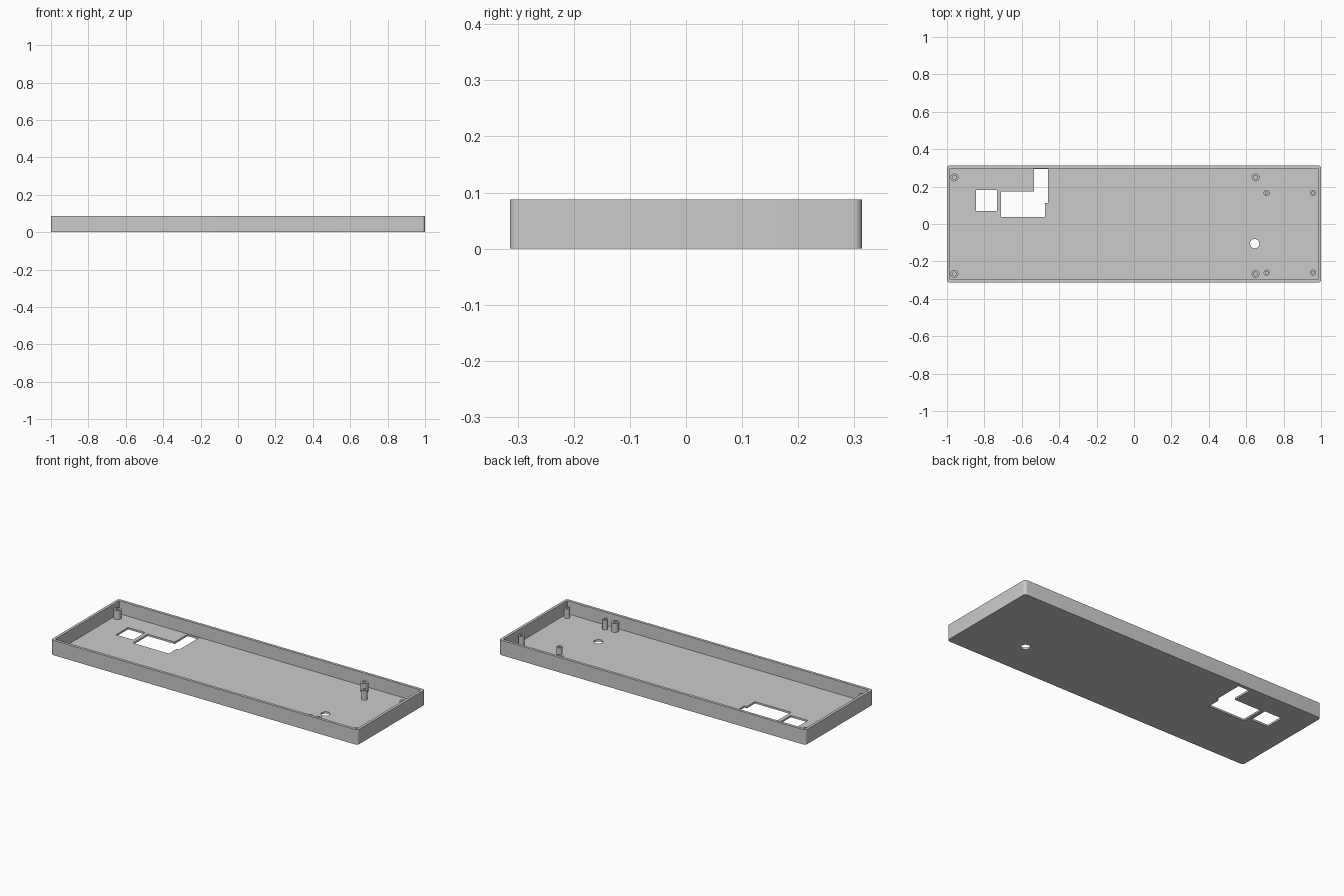
import bpy
import bmesh
from math import cos, sin, pi, radians

cube = bpy.data.objects.get("Cube")
if cube:
    bpy.data.objects.remove(cube, do_unlink=True)

LENGTH, DEPTH, HEIGHT = 2.0, 0.628, 0.088
WALL, FLOOR, CORNER = 0.016, 0.011, 0.016

grey = bpy.data.materials.new("light grey plastic")
grey.use_nodes = True
colour = (0.6, 0.6, 0.6, 1)
grey.diffuse_color = colour
grey.node_tree.nodes["Principled BSDF"].inputs["Base Color"].default_value = colour


def add_object(name, bm):
    bmesh.ops.recalc_face_normals(bm, faces=bm.faces)
    mesh = bpy.data.meshes.new(name)
    bm.to_mesh(mesh)
    bm.free()
    mesh.materials.append(grey)
    obj = bpy.data.objects.new(name, mesh)
    bpy.context.collection.objects.link(obj)
    return obj


def prism(name, outline, z0, z1):
    bm = bmesh.new()
    face = bm.faces.new([bm.verts.new((x, y, z0)) for x, y in outline])
    top = bmesh.ops.extrude_face_region(bm, geom=[face])["geom"]
    verts = [v for v in top if isinstance(v, bmesh.types.BMVert)]
    bmesh.ops.translate(bm, verts=verts, vec=(0, 0, z1 - z0))
    return add_object(name, bm)


def circle(x, y, r, n=32):
    return [(x + r * cos(2 * pi * i / n), y + r * sin(2 * pi * i / n)) for i in range(n)]


def rounded_rect(w, d, r, steps=6):
    points = []
    for k, (sx, sy) in enumerate([(1, 1), (-1, 1), (-1, -1), (1, -1)]):
        for i in range(steps + 1):
            a = pi / 2 * (k + i / steps)
            points.append((sx * (w / 2 - r) + r * cos(a), sy * (d / 2 - r) + r * sin(a)))
    return points


def smooth(obj):
    bpy.ops.object.select_all(action="DESELECT")
    obj.select_set(True)
    bpy.context.view_layer.objects.active = obj
    bpy.ops.object.shade_smooth_by_angle(angle=radians(30))


# Open tray: rounded block, hollowed, with openings through the floor
tray = prism("tray", rounded_rect(LENGTH, DEPTH, CORNER), 0, HEIGHT)
square = [(-0.845, 0.07), (-0.733, 0.07), (-0.733, 0.182), (-0.845, 0.182)]
stepped = [(-0.711, 0.037), (-0.476, 0.037), (-0.476, 0.112), (-0.46, 0.112),
           (-0.46, 0.294), (-0.535, 0.294), (-0.535, 0.174), (-0.711, 0.174)]
inner = rounded_rect(LENGTH - 2 * WALL, DEPTH - 2 * WALL, 0.004)
cutters = [
    prism("cavity_cutter", inner, FLOOR, HEIGHT + 0.1),
    prism("square_opening_cutter", square, -0.05, 0.05),
    prism("stepped_opening_cutter", stepped, -0.05, 0.05),
    prism("round_hole_cutter", circle(0.645, -0.105, 0.025), -0.05, 0.05),
]
for cutter in cutters:
    mod = tray.modifiers.new(cutter.name, "BOOLEAN")
    mod.operation = "DIFFERENCE"
    mod.solver = "EXACT"
    mod.object = cutter
    cutter.hide_render = True
    bpy.context.view_layer.objects.active = tray
    bpy.ops.object.modifier_apply(modifier=mod.name)
for cutter in cutters:
    bpy.data.objects.remove(cutter, do_unlink=True)
smooth(tray)


# Screw posts: turned profile with a blind hole in the top
def screw_post(name, x, y, radius, hole, top, n=24):
    profile = [(radius, FLOOR - 0.002), (radius, top), (hole, top), (hole, FLOOR + 0.004)]
    bm = bmesh.new()
    rings = [[bm.verts.new((px, py, z)) for px, py in circle(x, y, r, n)] for r, z in profile]
    for low, high in zip(rings, rings[1:]):
        for i in range(n):
            j = (i + 1) % n
            bm.faces.new((low[i], low[j], high[j], high[i]))
    bm.faces.new(rings[0])
    bm.faces.new(rings[-1])
    smooth(add_object(name, bm))


for side, x in (("right", -0.96), ("left", 0.65)):
    for end, y in (("back", 0.249), ("front", -0.267)):
        screw_post(f"large_post_{end}_{side}", x, y, 0.021, 0.010, 0.063)

for side, x in (("inner", 0.709), ("outer", 0.957)):
    for end, y in (("back", 0.166), ("front", -0.26)):
        screw_post(f"small_post_{end}_{side}", x, y, 0.016, 0.007, 0.067)
